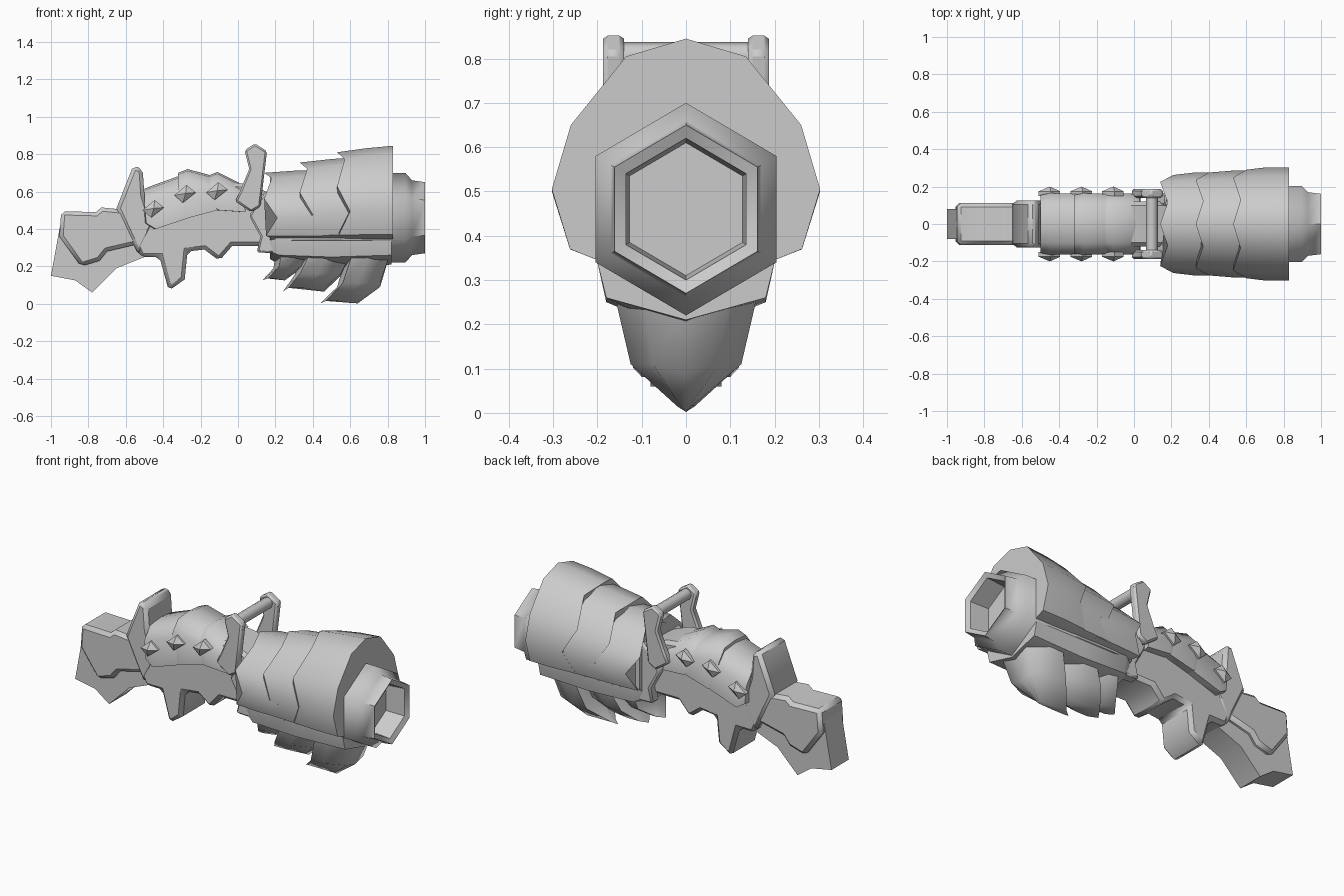
import bpy, bmesh, math

if "Cube" in bpy.data.objects:
    bpy.data.objects.remove(bpy.data.objects["Cube"])

grey = bpy.data.materials.new("stone_grey")
grey.diffuse_color = (0.6, 0.6, 0.6, 1)
grey.use_nodes = True
grey.node_tree.nodes["Principled BSDF"].inputs["Base Color"].default_value = grey.diffuse_color


def finish(bm, name, angle=50, bevel=0):
    bmesh.ops.recalc_face_normals(bm, faces=bm.faces)
    me = bpy.data.meshes.new(name)
    bm.to_mesh(me)
    bm.free()
    me.materials.append(grey)
    ob = bpy.data.objects.new(name, me)
    bpy.context.collection.objects.link(ob)
    if bevel:
        mod = ob.modifiers.new("soft_edges", 'BEVEL')
        mod.width = bevel
        mod.segments = 1
        mod.limit_method = 'ANGLE'
        mod.angle_limit = math.radians(50)
    bpy.ops.object.select_all(action='DESELECT')
    ob.select_set(True)
    bpy.context.view_layer.objects.active = ob
    bpy.ops.object.shade_smooth_by_angle(angle=math.radians(angle))
    return ob


def loft(name, rings, angle=50):
    """Skin closed rings of equal length and cap both ends."""
    bm = bmesh.new()
    vs = [[bm.verts.new(p) for p in r] for r in rings]
    n = len(rings[0])
    for a, b in zip(vs, vs[1:]):
        for i in range(n):
            j = (i + 1) % n
            bm.faces.new((a[i], a[j], b[j], b[i]))
    bm.faces.new(vs[0])
    bm.faces.new(vs[-1])
    return finish(bm, name, angle)


def slab(name, outline, y0, y1, bevel=0.015):
    """Side outline in x, z extruded across y."""
    bm = bmesh.new()
    a = [bm.verts.new((x, y0, z)) for x, z in outline]
    b = [bm.verts.new((x, y1, z)) for x, z in outline]
    n = len(a)
    for i in range(n):
        j = (i + 1) % n
        bm.faces.new((a[i], a[j], b[j], b[i]))
    bm.faces.new(a)
    bm.faces.new(b)
    return finish(bm, name, 50, bevel)


def mirrored(half):
    """Close a half ring (first point, and maybe last, on y = 0)."""
    return half + [(x, -y, z) for x, y, z in reversed(half) if abs(y) > 1e-5]


# Hexagonal barrel with a stepped muzzle and a recessed bore
def hexagon(x, r):
    return [(x, r * 0.85 * math.sin(k * math.pi / 3) / 0.866,
             0.46 + r * math.cos(k * math.pi / 3)) for k in range(6)]


loft("barrel", [hexagon(x, r) for x, r in
                ((0.17, 0.22), (0.3, 0.24), (0.895, 0.24), (0.93, 0.2),
                 (1.0, 0.19), (0.985, 0.16), (0.87, 0.15))])

# Three overlapping shroud shells with zigzag rear edges
SECTION = [(0, .845), (.135, .805), (.26, .65), (.303, .505), (.262, .37), (.2, .345)]
ZIGZAG = [-0.03, 0.01, -0.03, 0.04, -0.02, 0.02]


def shell_ring(x, width, top, zigzag):
    k = (top - 0.345) / 0.5
    return mirrored([(x + d * zigzag, y * width / 0.303, 0.345 + (z - 0.345) * k)
                     for (y, z), d in zip(SECTION, ZIGZAG)])


for i, (x0, x1, w0, w1, t0, t1) in enumerate((
        (0.17, 0.45, 0.262, 0.275, 0.70, 0.715),
        (0.36, 0.66, 0.275, 0.285, 0.755, 0.785),
        (0.56, 0.83, 0.29, 0.303, 0.81, 0.845))):
    loft(f"shroud_shell_{i + 1}", [shell_ring(x0, w0, t0, 1),
                                   shell_ring((x0 + x1) / 2, w1, (t0 + t1) / 2 + 0.004, 0.3),
                                   shell_ring(x1, w1, t1, 0)])

# Keeled casing under the barrel
loft("under_casing", [mirrored([(x, 0, 0.42), (x, w, 0.42), (x, w, 0.34),
                                (x, w * 0.9, zs), (x, 0, zb)])
                      for x, w, zs, zb in ((0.17, 0.17, 0.28, 0.24), (0.22, 0.2, 0.26, 0.21),
                                           (0.5, 0.2, 0.25, 0.175), (0.82, 0.2, 0.26, 0.21))])


# Swept back keeled spikes below the casing: levels of (rear x, front x, half width, z)
def spike(name, levels):
    rings = []
    for xa, xb, w, z, drop in levels:
        xm = (xa + xb) / 2
        rings.append([(xa, 0, z - drop), (xa + 0.03, w, z), (xm, w, z),
                      (xb, w * 0.6, z), (xb, 0, z - drop), (xb, -w * 0.6, z),
                      (xm, -w, z), (xa + 0.03, -w, z)])
    loft(name, rings, 60)


spike("rear_spike", [(0.2, 0.4, 0.15, 0.26, 0), (0.19, 0.34, 0.13, 0.2, 0.01),
                     (0.13, 0.25, 0.04, 0.135, 0.01)])
spike("middle_spike", [(0.35, 0.6, 0.155, 0.26, 0), (0.3, 0.55, 0.13, 0.16, 0.01),
                       (0.24, 0.46, 0.05, 0.085, 0.02)])
spike("front_spike", [(0.58, 0.81, 0.16, 0.26, 0), (0.53, 0.76, 0.125, 0.11, 0.02),
                      (0.44, 0.64, 0.02, 0.015, 0.013)])

# Receiver with the downward grip fin
slab("receiver", [(-0.6, 0.42), (-0.52, 0.25), (-0.42, 0.25), (-0.37, 0.07), (-0.285, 0.13),
                  (-0.27, 0.28), (-0.18, 0.29), (-0.1, 0.23), (-0.03, 0.31), (0.2, 0.31),
                  (0.2, 0.58), (0.05, 0.64), (-0.12, 0.66), (-0.28, 0.68), (-0.48, 0.57)],
     -0.12, 0.12, 0.02)

# Raised collar between stock and receiver
slab("rear_collar", [(-0.65, 0.51), (-0.56, 0.74), (-0.51, 0.72), (-0.5, 0.58), (-0.45, 0.42),
                     (-0.53, 0.26), (-0.58, 0.36)], -0.125, 0.125, 0.02)

# Three overlapping cover plates over the receiver
for i, (x0, x1, t0, t1, b0, b1) in enumerate((
        (-0.5, -0.27, 0.615, 0.70, 0.43, 0.46),
        (-0.32, -0.12, 0.70, 0.68, 0.49, 0.50),
        (-0.16, 0.03, 0.685, 0.635, 0.53, 0.49))):
    rings = []
    for x, t, b, w in ((x0, t0, b0, 0.155), (x0 + 0.05, t0 + 0.02, b0 - 0.03, 0.165),
                       (x1, t1, b1, 0.16)):
        rings.append(mirrored([(x, 0, t), (x, 0.1, t - 0.01), (x, w, t - 0.08),
                               (x + 0.01, w, b), (x, 0.1, b)]))
    loft(f"cover_plate_{i + 1}", rings)

# Diamond studs, both sides
for i, (cx, cz) in enumerate(((-0.45, 0.51), (-0.28, 0.59), (-0.11, 0.605))):
    for side, s in (("right", -1), ("left", 1)):
        bm = bmesh.new()
        rim = [(cx - 0.06, cz - 0.01), (cx - 0.015, cz - 0.05),
               (cx + 0.055, cz + 0.005), (cx + 0.005, cz + 0.045)]
        base = [bm.verts.new((x, s * 0.15, z)) for x, z in rim]
        mid = [bm.verts.new((x, s * 0.175, z)) for x, z in rim]
        tip = bm.verts.new((cx, s * 0.2, cz))
        for k in range(4):
            j = (k + 1) % 4
            bm.faces.new((base[k], base[j], mid[j], mid[k]))
            bm.faces.new((mid[k], mid[j], tip))
        bm.faces.new(base)
        finish(bm, f"stud_{i + 1}_{side}", 25)

# Sight bracket arms, neck plates and crossbar
for side, s in (("right", -1), ("left", 1)):
    slab(f"bracket_arm_{side}", [(0.035, 0.82), (0.09, 0.857), (0.155, 0.815), (0.12, 0.52),
                                 (0.07, 0.49), (-0.015, 0.55), (0.01, 0.6), (0.06, 0.72)],
         s * 0.14, s * 0.187, 0.01)
    slab(f"neck_plate_{side}", [(0.1, 0.275), (0.2, 0.27), (0.22, 0.5), (0.17, 0.62),
                                (0.1, 0.54), (0.06, 0.47), (0.12, 0.36)],
         s * 0.1, s * 0.165, 0.01)

loft("crossbar", [[(0.095 + 0.032 * math.cos(k * math.pi / 4), y,
                    0.805 + 0.032 * math.sin(k * math.pi / 4)) for k in range(8)]
                  for y in (-0.15, 0.15)])

# Stock core and the wider saddle over it
slab("stock_core", [(-1, 0.15), (-0.94, 0.48), (-0.8, 0.48), (-0.52, 0.45), (-0.5, 0.25),
                    (-0.65, 0.19), (-0.78, 0.06), (-0.87, 0.125)], -0.08, 0.08, 0)
slab("stock_saddle", [(-0.945, 0.495), (-0.76, 0.49), (-0.73, 0.515), (-0.58, 0.5),
                      (-0.53, 0.32), (-0.7, 0.28), (-0.74, 0.23), (-0.84, 0.2),
                      (-0.955, 0.36)], -0.112, 0.112, 0.02)
